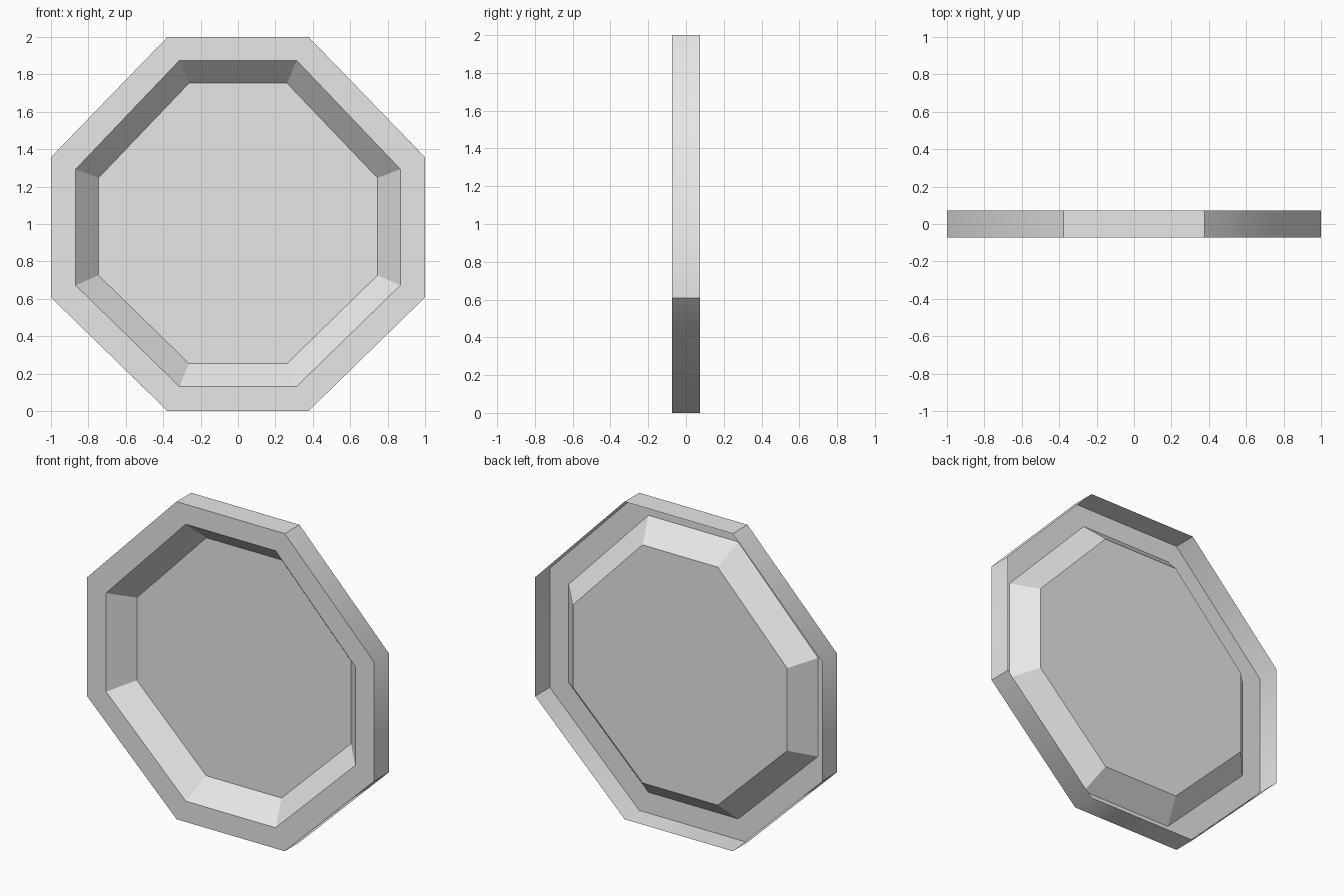
import bpy
import bmesh
import math

cube = bpy.data.objects.get("Cube")
if cube:
    bpy.data.objects.remove(cube)

FRONT, BACK, FLOOR = -0.073, 0.073, 0.059

grey = bpy.data.materials.new("plain_grey")
grey.use_nodes = True
colour = (0.8, 0.8, 0.8, 1)
grey.diffuse_color = colour
grey.node_tree.nodes["Principled BSDF"].inputs["Base Color"].default_value = colour


def octagon(bm, y, side, corner, bottom, low, high, top):
    """Ring of eight corners, counter-clockwise seen from the front."""
    right = [(corner, bottom), (side, low), (side, high), (corner, top)]
    left = [(-x, z) for x, z in reversed(right)]
    return [bm.verts.new((x, y, z)) for x, z in right + left]


def bridge(bm, outer, inner):
    """Eight quads between two rings."""
    n = len(outer)
    return [bm.faces.new((outer[i], outer[(i + 1) % n], inner[(i + 1) % n], inner[i]))
            for i in range(n)]


# Thin open-backed tray: outer wall, front rim, sloped sides, sunken floor
bm = bmesh.new()
outline = (1.0, 0.377, 0.0, 0.608, 1.357, 2.0)
wall_back = octagon(bm, BACK, *outline)
wall_front = octagon(bm, FRONT, *outline)
rim_inner = octagon(bm, FRONT, 0.868, 0.313, 0.131, 0.672, 1.293, 1.875)
floor_ring = octagon(bm, FLOOR, 0.746, 0.262, 0.254, 0.726, 1.246, 1.753)

bridge(bm, wall_back, wall_front)
bridge(bm, wall_front, rim_inner)
bridge(bm, rim_inner, floor_ring)
bm.faces.new(floor_ring)

mesh = bpy.data.meshes.new("octagonal_tray")
bm.to_mesh(mesh)
bm.free()
mesh.materials.append(grey)
tray = bpy.data.objects.new("octagonal_tray", mesh)
bpy.context.collection.objects.link(tray)

# Softened outer wall, flat rim, slopes and floor
bpy.ops.object.select_all(action="DESELECT")
tray.select_set(True)
bpy.context.view_layer.objects.active = tray
bpy.ops.object.shade_smooth_by_angle(angle=math.radians(45))
for face in mesh.polygons:
    is_wall = abs(face.normal.y) < 0.1
    face.use_smooth = is_wall
